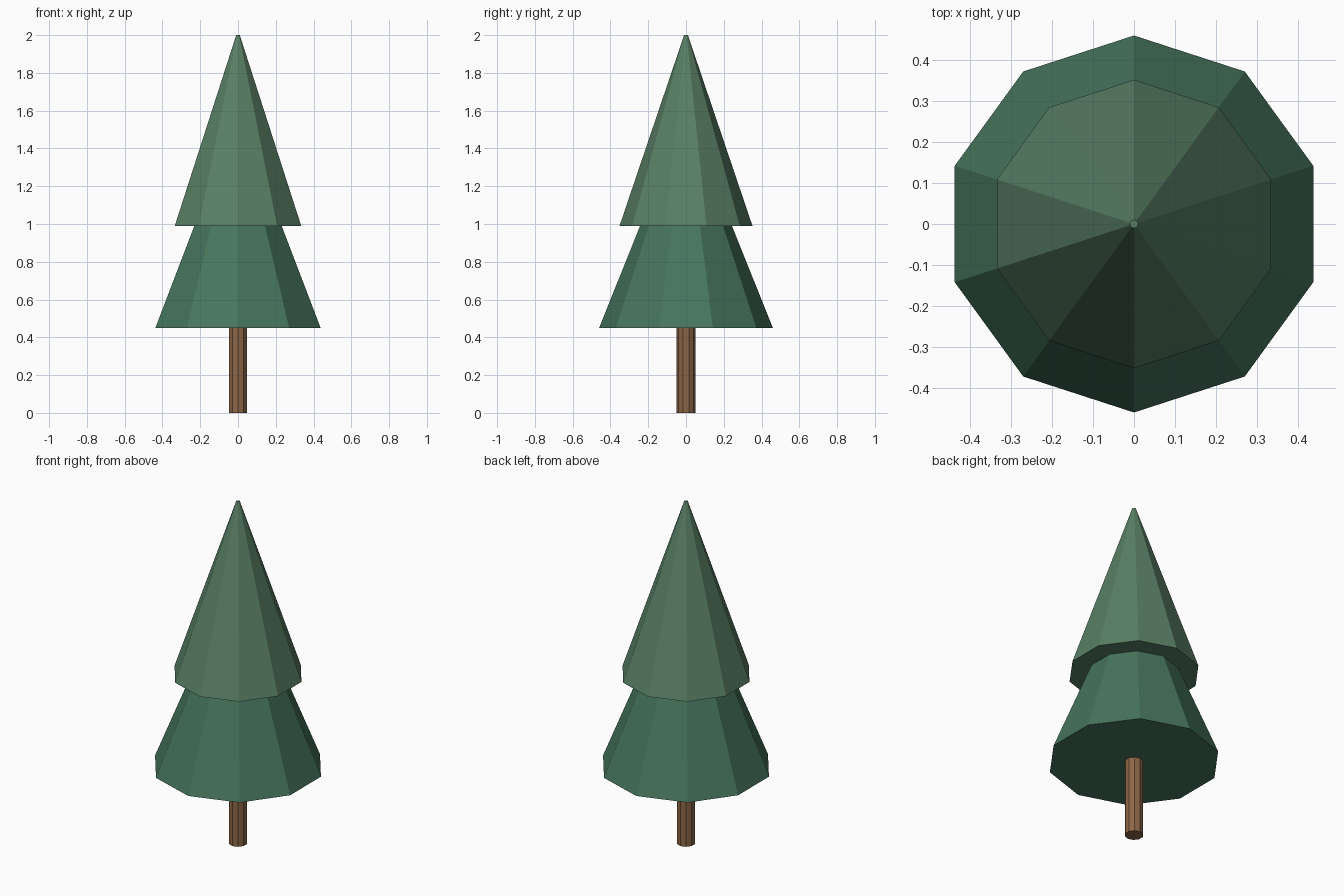
import bpy
import bmesh
from mathutils import Matrix

if "Cube" in bpy.data.objects:
    bpy.data.objects.remove(bpy.data.objects["Cube"])


def material(name, color):
    mat = bpy.data.materials.new(name)
    mat.diffuse_color = (*color, 1.0)
    mat.use_nodes = True
    mat.node_tree.nodes["Principled BSDF"].inputs["Base Color"].default_value = mat.diffuse_color
    return mat


def tapered(name, sides, r_bottom, r_top, z0, z1, mat):
    """Capped, flat-shaded cone or cylinder from z0 to z1, with a corner on +y."""
    bm = bmesh.new()
    bmesh.ops.create_cone(
        bm, cap_ends=True, segments=sides, radius1=r_bottom, radius2=r_top,
        depth=z1 - z0, matrix=Matrix.Translation((0, 0, (z0 + z1) / 2)))
    mesh = bpy.data.meshes.new(name)
    bm.to_mesh(mesh)
    bm.free()
    mesh.materials.append(mat)
    obj = bpy.data.objects.new(name, mesh)
    bpy.context.collection.objects.link(obj)
    return obj


bark = material("bark", (0.27, 0.135, 0.065))
dark_green = material("dark_green", (0.062, 0.18, 0.11))
light_green = material("light_green", (0.10, 0.215, 0.13))

# Trunk, running slightly into the foliage
tapered("trunk", 10, 0.05, 0.05, 0.0, 0.50, bark)

# Two stacked foliage cones with tiny blunt tips
tapered("lower_foliage", 10, 0.46, 0.01, 0.45, 1.57, dark_green)
tapered("upper_foliage", 10, 0.352, 0.01, 0.99, 2.0, light_green)
